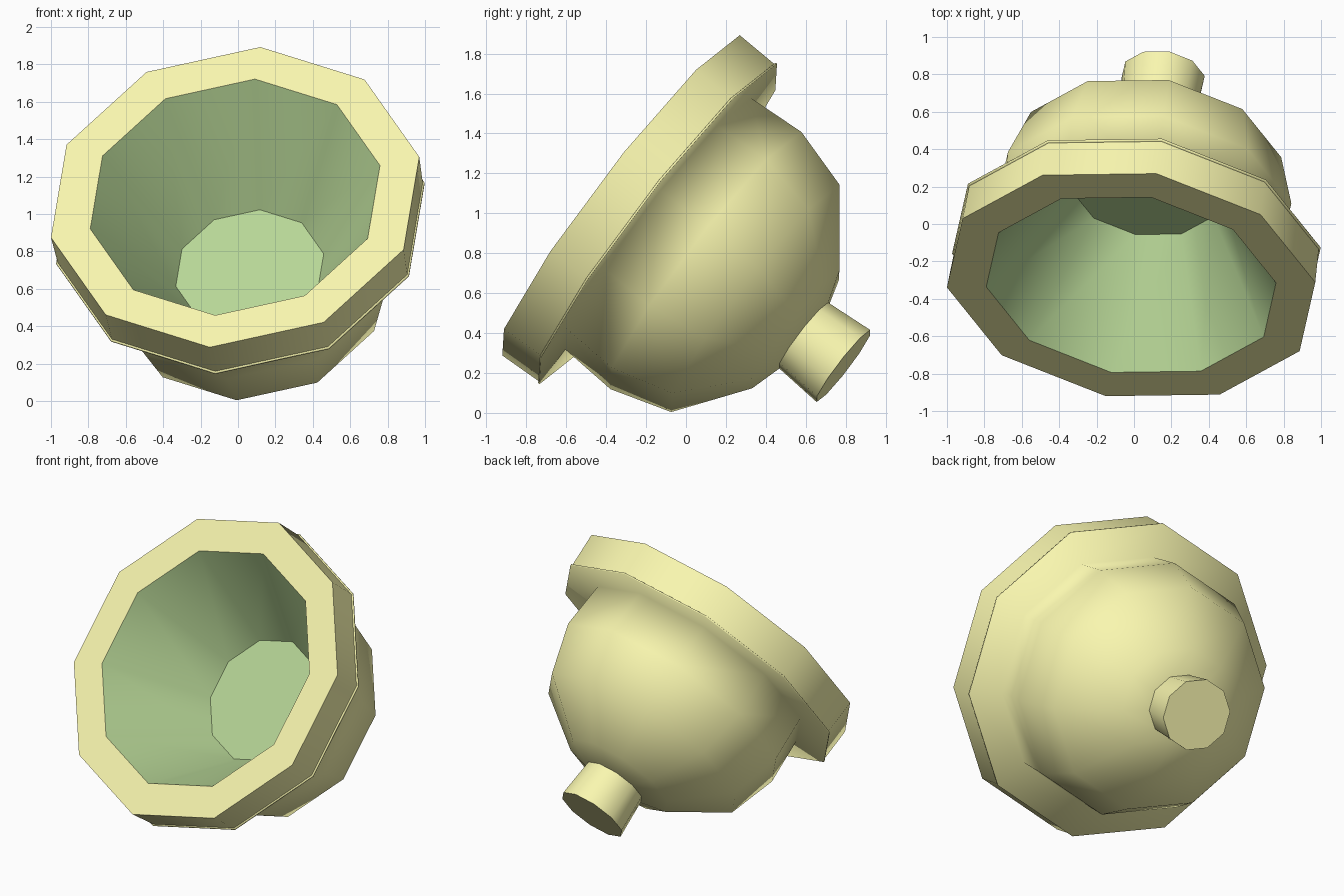
import bpy, bmesh, math
from mathutils import Matrix, Vector

if "Cube" in bpy.data.objects:
    bpy.data.objects.remove(bpy.data.objects["Cube"])

SIDES = 10

# Tilted frame: the axis runs from the mouth, back and down to the stem
centre = Vector((-0.0155, -0.3255, 1.09))
axis = Vector((0.1214, 0.7875, -0.6043)).normalized()
up = Vector((0.134, 0.59, 0.796))
up = (up - axis * up.dot(axis)).normalized()
side = axis.cross(up)
frame = Matrix((up, side, axis)).transposed().to_4x4()
frame.translation = centre


def material(name, rgb):
    mat = bpy.data.materials.new(name)
    mat.diffuse_color = (*rgb, 1.0)
    mat.use_nodes = True
    mat.node_tree.nodes["Principled BSDF"].inputs["Base Color"].default_value = mat.diffuse_color
    return mat


def lathe(name, profile, mat, sharp=(), cap_start=False, cap_end=False):
    """Spin (depth, radius) points around the axis; sharp lists hard rings."""
    bm = bmesh.new()
    rings = []
    for t, r in profile:
        rings.append([bm.verts.new((r * math.cos(k * math.tau / SIDES),
                                    r * math.sin(k * math.tau / SIDES), t))
                      for k in range(SIDES)])
    for a, b in zip(rings, rings[1:]):
        for k in range(SIDES):
            n = (k + 1) % SIDES
            bm.faces.new((a[k], a[n], b[n], b[k]))
    if cap_start:
        bm.faces.new(rings[0][::-1])
    if cap_end:
        bm.faces.new(rings[-1])
    for f in bm.faces:
        f.smooth = True
    for i in sharp:
        for k in range(SIDES):
            bm.edges.get((rings[i][k], rings[i][(k + 1) % SIDES])).smooth = False
    bm.transform(frame)
    mesh = bpy.data.meshes.new(name)
    bm.to_mesh(mesh)
    bm.free()
    mesh.materials.append(mat)
    obj = bpy.data.objects.new(name, mesh)
    bpy.context.collection.objects.link(obj)
    return obj


yellow = material("yellow", (0.95, 0.93, 0.43))
green = material("green", (0.48, 0.68, 0.31))

# Outer bowl with its thick rim
lathe("bowl", [(0, 0.793), (0, 1.008), (0.225, 0.999), (0.228, 1.008),
               (0.237, 1.008), (0.237, 0.79), (0.54, 0.81), (0.855, 0.715),
               (1.112, 0.37), (1.165, 0.2)],
      yellow, sharp=(1, 2), cap_end=True)

# Tapered cavity with a flat floor (wound to face the mouth)
lathe("cavity", [(0.645, 0.405), (0, 0.793)], green, sharp=(0,), cap_start=True)

# Short stem under the bowl
lathe("stem", [(1.13, 0.205), (1.415, 0.227)], yellow, sharp=(0, 1),
      cap_start=True, cap_end=True)
